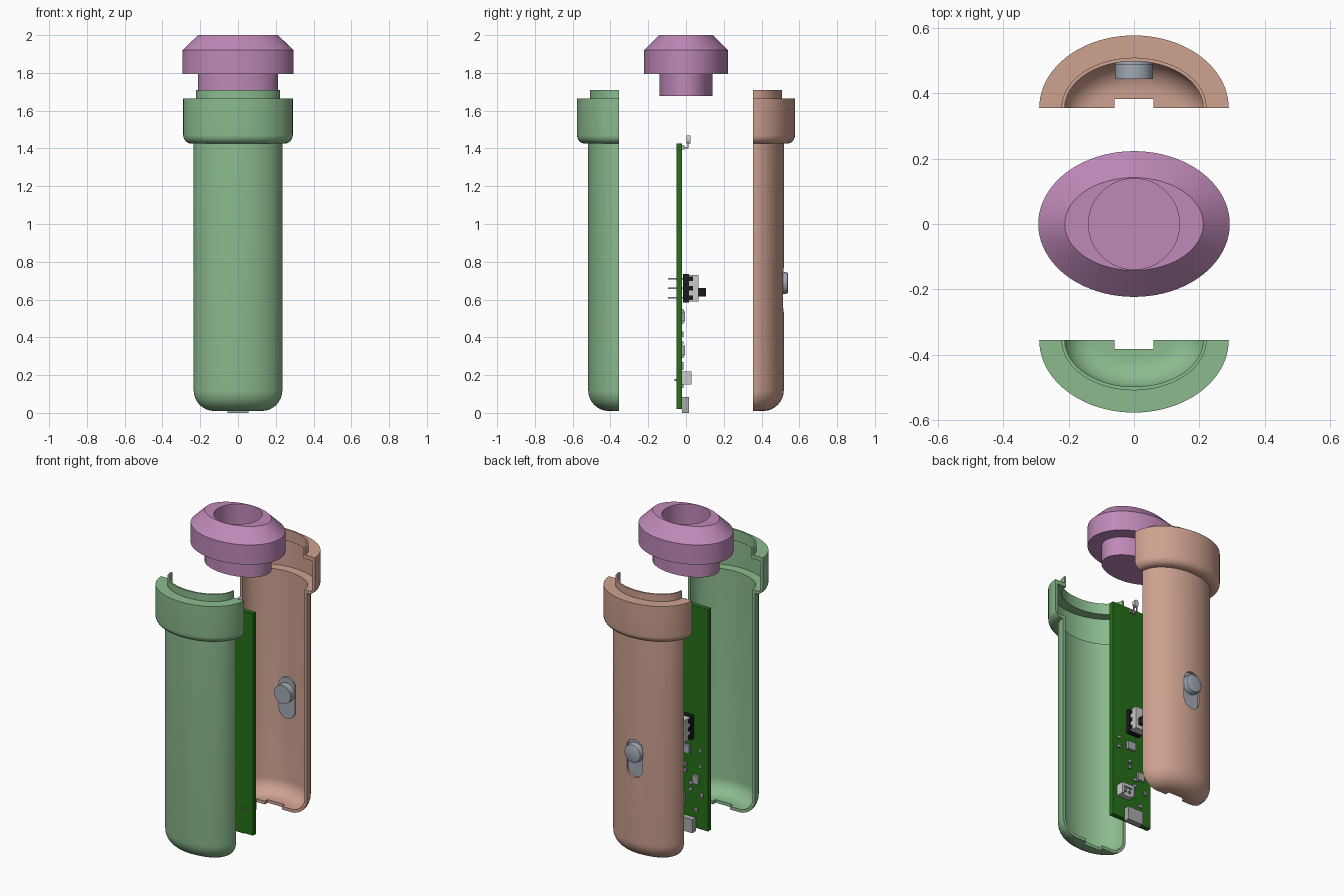
import bpy, bmesh, math

if "Cube" in bpy.data.objects:
    bpy.data.objects.remove(bpy.data.objects["Cube"])

def mat(name, r, g, b):
    m = bpy.data.materials.new(name)
    m.diffuse_color = (r, g, b, 1)
    m.use_nodes = True
    m.node_tree.nodes["Principled BSDF"].inputs["Base Color"].default_value = m.diffuse_color
    return m

GREEN = mat("green_shell", .26, .50, .27)
SALMON = mat("salmon_shell", .62, .36, .28)
PURPLE = mat("purple_cap", .52, .25, .48)
BOARD = mat("board_green", .02, .16, .01)
BLACK = mat("black", .01, .01, .01)
METAL = mat("metal", .40, .40, .40)
WHITE = mat("pale", .62, .62, .60)
STEEL = mat("slider_grey", .36, .40, .46)

def finish(bm, name, material, smooth=True):
    bmesh.ops.remove_doubles(bm, verts=bm.verts, dist=1e-5)
    bmesh.ops.recalc_face_normals(bm, faces=bm.faces)
    me = bpy.data.meshes.new(name)
    bm.to_mesh(me)
    bm.free()
    ob = bpy.data.objects.new(name, me)
    bpy.context.collection.objects.link(ob)
    if material:
        me.materials.append(material)
    if smooth:
        shade(ob)
    return ob

def shade(ob):
    bpy.ops.object.select_all(action='DESELECT')
    bpy.context.view_layer.objects.active = ob
    ob.select_set(True)
    bpy.ops.object.shade_smooth_by_angle(angle=math.radians(30))

def sweep(name, profile, material, side=0, y0=0.0, steps=40):
    """Turn a profile of (x radius, y radius, z); side=+-1 gives a solid half, 0 a full turn."""
    bm = bmesh.new()
    n = steps if side == 0 else steps + 1
    turn = 2 * math.pi if side == 0 else math.pi
    s = side or 1
    rows = [[bm.verts.new((a * math.cos(turn * i / steps), y0 + s * b * math.sin(turn * i / steps), z))
             for a, b, z in profile] for i in range(n)]
    for i in range(steps):
        r, q = rows[i], rows[(i + 1) % n]
        for k in range(len(profile) - 1):
            p0, p1 = profile[k], profile[k + 1]
            if p0[0] == 0:
                bm.faces.new((r[k], r[k + 1], q[k + 1]))
            elif p1[0] == 0:
                bm.faces.new((r[k], r[k + 1], q[k]))
            else:
                bm.faces.new((r[k], r[k + 1], q[k + 1], q[k]))
    if side:  # flat cut faces
        bm.faces.new(rows[0])
        bm.faces.new(rows[-1])
    loose = [v for v in bm.verts if not v.link_faces]
    bmesh.ops.delete(bm, geom=loose, context='VERTS')
    return finish(bm, name, material)

def box(name, x, y, z, material):
    bm = bmesh.new()
    bmesh.ops.create_cube(bm, size=1)
    for v in bm.verts:
        v.co = [lo + (hi - lo) * (c + .5) for (lo, hi), c in zip((x, y, z), v.co)]
    return finish(bm, name, material, False)

def capsule(name, r, z0, z1, y0, y1, material, rim=0.0):
    """Upright rounded slot shape extruded along y, optional rounded outer rim."""
    bm = bmesh.new()
    pts = [(t * math.pi / 16, z1 - r) for t in range(17)] + [(math.pi + t * math.pi / 16, z0 + r) for t in range(17)]
    layers = [(r, y0)] + ([(r, y1 - rim), (r - .3 * rim, y1 - .3 * rim), (r - rim, y1)] if rim else [(r, y1)])
    rings = [[bm.verts.new((q * math.cos(a), y, c + q * math.sin(a))) for a, c in pts] for q, y in layers]
    for u, v in zip(rings, rings[1:]):
        for k in range(len(pts)):
            j = (k + 1) % len(pts)
            bm.faces.new((u[k], u[j], v[j], v[k]))
    bm.faces.new(rings[0])
    bm.faces.new(rings[-1])
    return finish(bm, name, material)

def cut(ob, cutter):
    m = ob.modifiers.new("cut", 'BOOLEAN')
    m.operation, m.object, m.solver = 'DIFFERENCE', cutter, 'EXACT'
    dg = bpy.context.evaluated_depsgraph_get()
    me = bpy.data.meshes.new_from_object(ob.evaluated_get(dg))
    ob.modifiers.clear()
    ob.data = me
    bpy.data.objects.remove(cutter)
    shade(ob)

def fillet(a, b, z, r, n=8):
    return [(a - r * (1 - math.sin(t)), b - r * (1 - math.sin(t)), z + r * (1 - math.cos(t)))
            for t in [math.pi / 2 * i / n for i in range(n + 1)]]

# Two half shells: rounded bottom, wide hollow head, thin lip
shell = ([(0, 0, .01)] + fillet(.235, .163, .01, .11) + [(.235, .163, 1.425)]
         + fillet(.29, .222, 1.425, .045)
         + [(.29, .222, 1.665), (.222, .154, 1.665), (.222, .154, 1.71), (.212, .143, 1.71),
            (.212, .143, 1.64), (.27, .203, 1.64), (.27, .203, 1.445), (.217, .145, 1.445)]
         + fillet(.217, .145, .03, .09)[::-1] + [(0, 0, .03)])
for name, s, m in (("front_shell", -1, GREEN), ("back_shell", 1, SALMON)):
    ob = sweep(name, shell, m, s, s * .355)
    ys = sorted((s * .33, s * .383))
    cut(ob, box("port_cutter", (-.06, .06), ys, (-.05, .08), None))
    if s > 0:
        cut(ob, capsule("slot_cutter", .055, .53, .77, .40, .60, None))

# Slider in the back shell: plate, outer button, inner knob
capsule("slider_plate", .058, .52, .78, .487, .502, STEEL)
capsule("slider_button", .058, .629, .746, .50, .54, STEEL, .012)
capsule("slider_knob", .058, .629, .746, .443, .49, STEEL)

# Cap with oval collar, neck and deep round bore
sweep("cap", [(0, 0, 1.677), (.212, .141, 1.677), (.212, .141, 1.795), (.293, .223, 1.795),
              (.293, .223, 1.92), (.212, .142, 2.0), (.139, .139, 2.0), (.139, .139, 1.70),
              (0, 0, 1.70)], PURPLE, steps=80)

# Circuit board
box("circuit_board", (-.14, .14), (-.05, -.02), (.02, 1.425), BOARD)

# Slide switch with side notches, lever and pins
box("switch_base", (-.045, .045), (-.015, .015), (.585, .735), BLACK)
box("switch_body", (-.04, .04), (.01, .065), (.59, .73), WHITE)
for i, z in enumerate((.61, .66, .71)):
    for s in (-1, 1):
        x = sorted((s * .038, s * .043))
        box("switch_notch", x, (.01, .036), (z - .012, z + .012), BLACK)
    box("switch_pin", (-.006, .006), (-.095, -.015), (z - .004, z + .004), METAL)
box("switch_lever", (-.02, .02), (.06, .105), (.615, .66), BLACK)

# USB port and battery connector
box("usb_port", (-.055, .055), (-.02, .016), (0, .085), METAL)
box("usb_opening", (-.042, .042), (-.012, .008), (-.0, .003), BLACK)
box("battery_connector_base", (.02, .11), (-.02, .012), (.15, .22), WHITE)
for x in ((.02, .034), (.096, .11)):
    box("battery_connector_wall", x, (.01, .03), (.15, .22), WHITE)
box("battery_connector_back", (.034, .096), (.01, .03), (.20, .22), WHITE)
for x in (.05, .08):
    box("battery_connector_pin", (x - .005, x + .005), (-.06, .026), (.17, .18), METAL)

# Lamp on its leads at the board's top
capsule("lamp", .014, 1.425, 1.468, .003, .024, WHITE)
for x in (-.012, .012):
    box("lamp_lead", (x - .003, x + .003), (-.02, .012), (1.40, 1.407), METAL)
    box("lamp_leg", (x - .003, x + .003), (.008, .014), (1.40, 1.44), METAL)
box("lamp_pad", (-.02, .02), (-.02, -.008), (1.395, 1.415), METAL)

# Small surface parts: (x, z, half width, half height)
chips = [(.01, .51, .028, .026), (-.06, .33, .022, .026), (.02, .41, .012, .009), (.02, .37, .012, .009),
         (.10, .54, .012, .009), (.10, .48, .012, .009), (-.09, .52, .009, .012), (-.09, .42, .009, .012),
         (-.02, .30, .012, .009), (-.02, .26, .012, .009), (-.10, .24, .009, .014), (-.06, .14, .012, .009)]
for i, (x, z, w, h) in enumerate(chips):
    top = -.004 if w > .02 else -.012
    box("chip", (x - w, x + w), (-.021, top), (z - h, z + h), METAL if i % 3 else STEEL)
